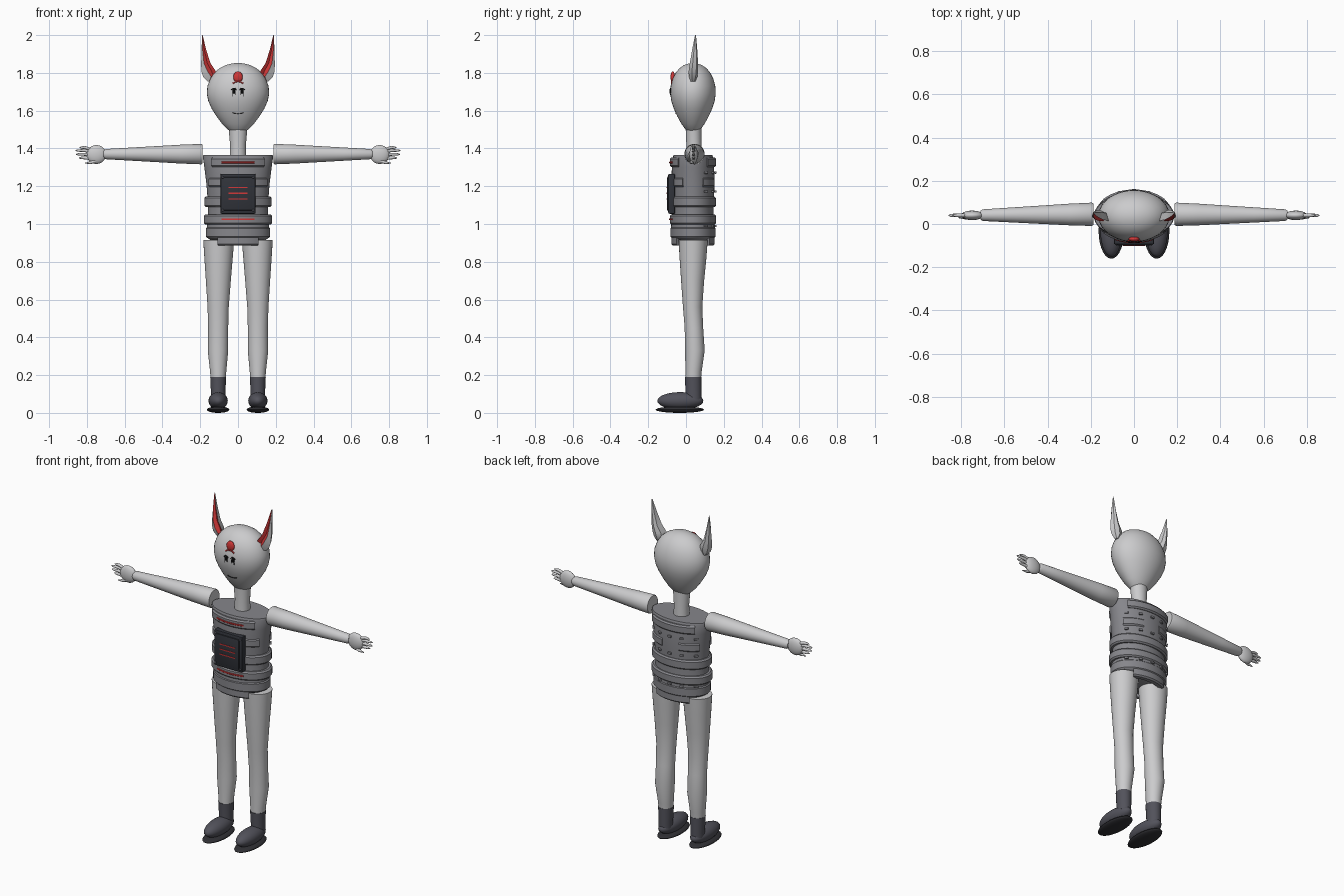
import bpy, bmesh, math
from mathutils import Vector

cube = bpy.data.objects.get("Cube")
if cube:
    bpy.data.objects.remove(cube, do_unlink=True)

CY = 0.037  # depth centre of the head and torso


def material(name, color):
    m = bpy.data.materials.new(name)
    m.use_nodes = True
    m.diffuse_color = (*color, 1)
    m.node_tree.nodes["Principled BSDF"].inputs["Base Color"].default_value = (*color, 1)
    return m


SKIN = material("light grey", (0.6, 0.6, 0.61))
SUIT = material("mid grey", (0.24, 0.24, 0.26))
BOOT = material("dark grey", (0.085, 0.085, 0.105))
SOLE = material("charcoal", (0.03, 0.03, 0.035))
PANEL = material("panel black", (0.03, 0.033, 0.042))
RED = material("red", (0.65, 0.04, 0.04))
INK = material("ink black", (0.01, 0.01, 0.01))


def finish(name, bm, *mats):
    bmesh.ops.recalc_face_normals(bm, faces=bm.faces)
    mesh = bpy.data.meshes.new(name)
    bm.to_mesh(mesh)
    bm.free()
    for m in mats:
        mesh.materials.append(m)
    ob = bpy.data.objects.new(name, mesh)
    bpy.context.collection.objects.link(ob)
    bpy.ops.object.select_all(action='DESELECT')
    ob.select_set(True)
    bpy.context.view_layer.objects.active = ob
    bpy.ops.object.shade_smooth_by_angle(angle=math.radians(38))
    return ob


def skin_rings(bm, rings, closed=False):
    """Bridge equal rings of points; cap the ends unless closed."""
    vs = [[bm.verts.new(p) for p in r] for r in rings]
    n = len(vs[0])
    for i in range(len(vs) if closed else len(vs) - 1):
        a, b = vs[i], vs[(i + 1) % len(vs)]
        for j in range(n):
            k = (j + 1) % n
            bm.faces.new((a[j], a[k], b[k], b[j]))
    if not closed:
        bm.faces.new(vs[0])
        bm.faces.new(vs[-1])


def loft(name, sections, mat, axis='z', side=1, n=32):
    """Ellipse sections (position, centre a, centre b, radius a, radius b)."""
    bm = bmesh.new()
    rings = []
    for t, a, b, ra, rb in sections:
        ring = []
        for i in range(n):
            w = math.tau * i / n
            u, v = a + ra * math.cos(w), b + rb * math.sin(w)
            ring.append((side * u, v, t) if axis == 'z' else (side * t, u, v))
        rings.append(ring)
    skin_rings(bm, rings)
    return finish(name, bm, mat)


def ellipsoid(name, center, radii, mat, n=28):
    bm = bmesh.new()
    bmesh.ops.create_uvsphere(bm, u_segments=n, v_segments=n // 2, radius=1)
    bmesh.ops.scale(bm, vec=radii, verts=bm.verts)
    bmesh.ops.translate(bm, vec=center, verts=bm.verts)
    return finish(name, bm, mat)


def box(name, center, size, mat, bevel=0.0, turn=0.0):
    bm = bmesh.new()
    bmesh.ops.create_cube(bm, size=1)
    bmesh.ops.scale(bm, vec=size, verts=bm.verts)
    if bevel:
        bmesh.ops.bevel(bm, geom=bm.edges[:], offset=bevel, segments=2, affect='EDGES', profile=0.5)
    ob = finish(name, bm, mat)
    ob.location = center
    ob.rotation_euler.z = turn
    return ob


def around(deg, rx, ry, z):
    w = math.radians(deg)
    return (rx * math.sin(w), CY - ry * math.cos(w), z)


def band(name, z0, z1, rx, ry, mat, mid=0, half=180, c=0.008, depth=0.03):
    """Chamfered strap around the torso, centred on an angle from the front."""
    full = half >= 180
    n = 48 if full else max(8, int(half / 3))
    cross = [(-depth, z0), (-c, z0), (0, z0 + c), (0, z1 - c), (-c, z1), (-depth, z1)]
    rings = [[around(mid - half + 2 * half * i / n, rx + d, ry + d, z) for d, z in cross]
             for i in range(n if full else n + 1)]
    bm = bmesh.new()
    skin_rings(bm, rings, full)
    return finish(name, bm, mat)


# Head: egg profile of (height, half width)
EGG = [(1.478, 0.012), (1.485, 0.032), (1.50, 0.054), (1.53, 0.084), (1.57, 0.114), (1.61, 0.139),
       (1.65, 0.157), (1.69, 0.165), (1.73, 0.162), (1.77, 0.147), (1.80, 0.126),
       (1.825, 0.098), (1.842, 0.064), (1.85, 0.03), (1.852, 0.008)]
DEEP = 0.73
loft("head", [(z, 0, CY, r, r * DEEP) for z, r in EGG], SKIN, n=40)
loft("neck", [(1.34, 0, 0.042, 0.044, 0.042), (1.42, 0, 0.042, 0.042, 0.04),
              (1.51, 0, 0.04, 0.05, 0.042)], SKIN)


def on_face(x, z):
    for (z0, r0), (z1, r1) in zip(EGG, EGG[1:]):
        if z0 <= z <= z1:
            r = r0 + (r1 - r0) * (z - z0) / (z1 - z0)
            return Vector((x, CY - DEEP * math.sqrt(max(r * r - x * x, 0)) - 0.001, z))


def stroke(name, pts, r, mat):
    cu = bpy.data.curves.new(name, 'CURVE')
    cu.dimensions = '3D'
    cu.bevel_depth = r
    cu.bevel_resolution = 1
    cu.use_fill_caps = True
    sp = cu.splines.new('POLY')
    sp.points.add(len(pts) - 1)
    for p, (x, z) in zip(sp.points, pts):
        p.co = (*on_face(x, z), 1)
    cu.materials.append(mat)
    bpy.context.collection.objects.link(bpy.data.objects.new(name, cu))


# Face: mouth, eyes and forehead gem
stroke("mouth", [(0.03 * t, 1.583 + 0.006 * t * t) for t in (-1, -0.6, -0.2, 0.2, 0.6, 1)], 0.002, INK)
for s, side in ((1, "left"), (-1, "right")):
    stroke(side + "_eyelid", [(s * 0.008, 1.708), (s * 0.016, 1.718), (s * 0.026, 1.718), (s * 0.036, 1.71)], 0.003, INK)
    stroke(side + "_eye", [(s * 0.022, 1.714), (s * 0.022, 1.692)], 0.005, INK)
    stroke(side + "_inner_tear", [(s * 0.014, 1.712), (s * 0.014, 1.684)], 0.002, INK)
    stroke(side + "_outer_tear", [(s * 0.03, 1.712), (s * 0.03, 1.676)], 0.002, INK)
    stroke(side + "_gem_wing", [(0, 1.755), (s * 0.015, 1.752), (s * 0.028, 1.744)], 0.004, RED)
ellipsoid("forehead_gem", (0, -0.07, 1.778), (0.025, 0.012, 0.03), RED, 20)

# Ears: (height, inner x, rim x, outer x, front y, back y)
EAR = [(1.755, 0.145, 0.152, 0.162, 0.025, 0.05), (1.78, 0.115, 0.142, 0.185, 0.015, 0.06),
       (1.81, 0.118, 0.162, 0.194, 0.014, 0.064), (1.85, 0.145, 0.18, 0.195, 0.02, 0.064),
       (1.92, 0.168, 0.187, 0.193, 0.032, 0.06), (2.0, 0.187, 0.189, 0.19, 0.048, 0.053)]
for s, side in ((1, "left"), (-1, "right")):
    bm = bmesh.new()
    rings = []
    for z, xi, xr, xo, yf, yb in EAR:
        w, d = xo - xi, yb - yf
        rings.append([(s * x, y, z) for x, y in (
            (xi, yf), ((xi + xr) / 2, yf + 0.3 * d), (xr, yf), (xo, yf + 0.35 * d),
            (xo - 0.15 * w, yf + 0.8 * d), (xo - 0.5 * w, yb), (xi + 0.15 * w, yf + 0.75 * d))])
    skin_rings(bm, rings)
    bm.faces.ensure_lookup_table()
    for i, f in enumerate(bm.faces):
        if i < 7 * (len(EAR) - 1) and i % 7 < 2:
            f.material_index = 1
    finish(side + "_ear", bm, SKIN, RED)

# Torso core, straps and plates
loft("torso", [(0.905, 0, CY, 0.13, 0.085), (0.925, 0, CY, 0.16, 0.112), (0.96, 0, CY, 0.166, 0.117),
               (1.0, 0, CY, 0.163, 0.115), (1.07, 0, CY, 0.158, 0.108), (1.16, 0, CY, 0.163, 0.112),
               (1.22, 0, CY, 0.168, 0.114), (1.30, 0, CY, 0.178, 0.112), (1.355, 0, CY, 0.186, 0.106),
               (1.365, 0, CY, 0.183, 0.102)], SUIT, n=48)
band("waist_strap", 1.09, 1.145, 0.178, 0.122, SUIT)
band("hip_strap", 0.998, 1.05, 0.181, 0.123, SUIT)
band("skirt_plate", 0.925, 0.985, 0.17, 0.12, SUIT)
for mid, side in ((0, "front"), (180, "back")):
    band(side + "_collar_plate", 1.302, 1.352, 0.185, 0.123, SUIT, mid, 50)
    band(side + "_pelvis_plate", 0.885, 0.95, 0.166, 0.115, SUIT, mid, 41)
    for s in (1, -1):
        band(side + "_rib_plate", 1.195, 1.245, 0.177, 0.119, SUIT, mid + s * 40, 22)
for deg in (125, 155, 180, 205, 235):
    for z in (1.272, 1.172, 0.99):
        box("back_stud", around(deg, 0.172, 0.119, z), (0.022, 0.012, 0.012), SUIT, 0.003, math.radians(deg))
band("upper_red_stripe", 1.321, 1.331, 0.188, 0.126, RED, 0, 28, 0.002, 0.006)
band("lower_red_stripe", 1.02, 1.03, 0.184, 0.126, RED, 0, 28, 0.002, 0.006)

# Chest panel
box("chest_panel", (0, -0.076, 1.16), (0.186, 0.036, 0.212), PANEL, 0.006)
box("panel_face", (0, -0.095, 1.16), (0.15, 0.01, 0.176), PANEL, 0.003)
for z in (1.193, 1.163, 1.133):
    box("panel_line", (0, -0.1, z), (0.1, 0.004, 0.006), RED)
for x in (-0.08, 0.08):
    for z in (1.073, 1.247):
        ellipsoid("panel_screw", (x, -0.094, z), (0.006, 0.005, 0.006), BOOT, 12)

# Limbs
for s, side in ((1, "left"), (-1, "right")):
    loft(side + "_arm", [(0.188, 0.045, 1.37, 0.05, 0.05), (0.195, 0.045, 1.37, 0.054, 0.054),
                         (0.30, 0.044, 1.37, 0.05, 0.05), (0.42, 0.043, 1.37, 0.043, 0.043),
                         (0.56, 0.042, 1.37, 0.035, 0.035), (0.70, 0.041, 1.37, 0.027, 0.027),
                         (0.712, 0.041, 1.37, 0.02, 0.02)], SKIN, 'x', s)
    ellipsoid(side + "_palm", (s * 0.75, 0.04, 1.368), (0.052, 0.022, 0.05), SKIN)
    for z0, z1, tip in ((1.392, 1.405, 0.84), (1.378, 1.389, 0.86), (1.362, 1.369, 0.858), (1.347, 1.35, 0.843)):
        loft(side + "_finger", [(0.77, 0.04, z0, 0.009, 0.009), (0.81, 0.04, z1, 0.009, 0.008),
                                (tip - 0.012, 0.04, z1, 0.007, 0.006), (tip, 0.04, z1, 0.002, 0.002)],
             SKIN, 'x', s, 12)
    loft(side + "_thumb", [(0.74, 0.035, 1.338, 0.01, 0.01), (0.78, 0.03, 1.325, 0.009, 0.008),
                           (0.81, 0.028, 1.322, 0.002, 0.002)], SKIN, 'x', s, 12)
    loft(side + "_leg", [(0.17, 0.105, 0.038, 0.039, 0.041), (0.22, 0.105, 0.04, 0.043, 0.043),
                         (0.33, 0.106, 0.047, 0.054, 0.052), (0.45, 0.105, 0.042, 0.053, 0.049),
                         (0.56, 0.105, 0.035, 0.056, 0.051), (0.70, 0.104, 0.035, 0.066, 0.061),
                         (0.82, 0.103, 0.037, 0.075, 0.071), (0.915, 0.102, 0.038, 0.082, 0.077)], SKIN, 'z', s)
    loft(side + "_boot_cuff", [(0.07, 0.105, 0.04, 0.038, 0.042), (0.1, 0.105, 0.04, 0.038, 0.042),
                               (0.19, 0.105, 0.038, 0.042, 0.044)], BOOT, 'z', s)
    ellipsoid(side + "_boot", (s * 0.105, -0.03, 0.064), (0.051, 0.122, 0.046), BOOT)
    ellipsoid(side + "_sole", (s * 0.105, -0.033, 0.017), (0.059, 0.128, 0.017), SOLE)
